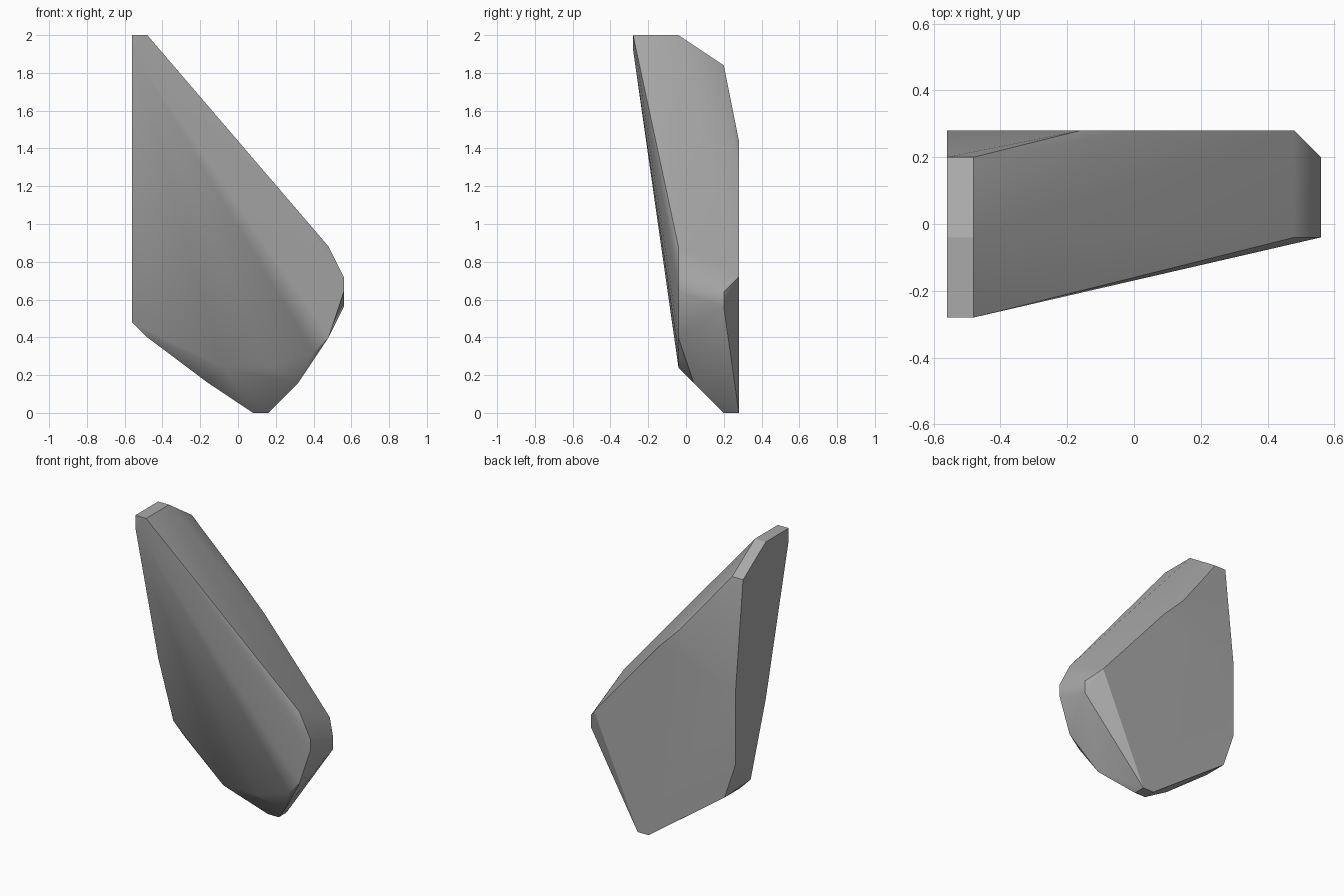
import bpy
import bmesh
import math

cube = bpy.data.objects.get("Cube")
if cube:
    bpy.data.objects.remove(cube, do_unlink=True)

# One plain stone colour
stone = bpy.data.materials.new("grey_stone")
stone.use_nodes = True
colour = (0.4, 0.4, 0.4, 1)
stone.diffuse_color = colour
bsdf = stone.node_tree.nodes["Principled BSDF"]
bsdf.inputs["Base Color"].default_value = colour
bsdf.inputs["Roughness"].default_value = 0.9

# Corners in grid steps; the rock is their convex hull
STEP = 0.08
tip = [(x, y, 25) for x in (-7, -6) for y in (-3.5, -0.5)]
tip += [(-7, 2.5, 23), (-6, 2.5, 23), (-7, -3.5, 24)]
flat_back = [(-7, 3.5, 14), (-2, 3.5, 18), (0, 3.5, 16), (6, 3.5, 9),
             (-7, 3.5, 8), (-6, 3.5, 5)]
right_edge = [(6, -0.5, 11), (7, -0.5, 9), (7, -0.5, 8), (7, 2.5, 8),
              (7, 2.5, 7), (6, -0.5, 5), (5, -0.5, 4)]
left_edge = [(-7, -0.5, 12), (-7, 1.5, 6), (-6, 1.5, 5), (-2, 1.5, 2)]
front_foot = [(-1, -0.5, 3), (2, -0.5, 3), (4, 0.5, 2)]
base = [(x, y, 0) for x in (1, 2) for y in (2.5, 3.5)]

bm = bmesh.new()
for corner in tip + flat_back + right_edge + left_edge + front_foot + base:
    bm.verts.new([c * STEP for c in corner])
hull = bmesh.ops.convex_hull(bm, input=bm.verts)
loose = {g for g in hull["geom_interior"] + hull["geom_unused"]
         if isinstance(g, bmesh.types.BMVert)}
bmesh.ops.delete(bm, geom=list(loose), context="VERTS")
# Merge coplanar triangles into clean facets
bmesh.ops.dissolve_limit(bm, angle_limit=math.radians(1),
                         verts=bm.verts, edges=bm.edges)
bmesh.ops.recalc_face_normals(bm, faces=bm.faces)

mesh = bpy.data.meshes.new("rock_shard")
bm.to_mesh(mesh)
bm.free()
mesh.materials.append(stone)
rock = bpy.data.objects.new("rock_shard", mesh)
bpy.context.collection.objects.link(rock)

# Soft facets with crisp main edges
bpy.ops.object.select_all(action="DESELECT")
rock.select_set(True)
bpy.context.view_layer.objects.active = rock
bpy.ops.object.shade_smooth_by_angle(angle=math.radians(30))
